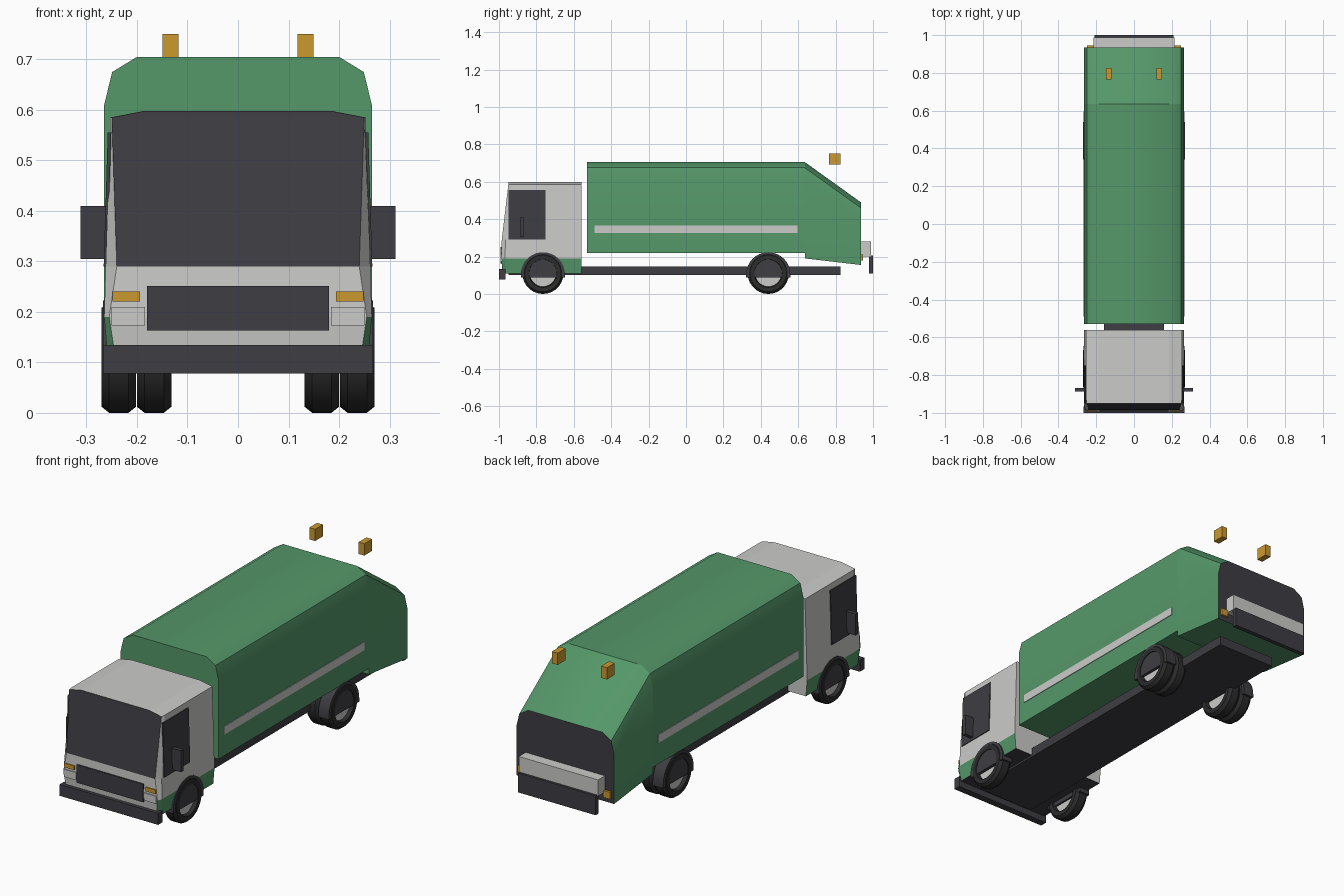
import bpy, bmesh, math
from mathutils import Vector

if "Cube" in bpy.data.objects:
    bpy.data.objects.remove(bpy.data.objects["Cube"])


def material(name, r, g, b):
    m = bpy.data.materials.new(name)
    m.use_nodes = True
    m.diffuse_color = (r, g, b, 1)
    m.node_tree.nodes["Principled BSDF"].inputs["Base Color"].default_value = (r, g, b, 1)
    return m


GREEN = material("green paint", .09, .31, .14)
GREY = material("light grey paint", .60, .60, .59)
DARK = material("dark trim", .048, .047, .056)
TYRE = material("tyre rubber", .025, .025, .027)
AMBER = material("amber lamp", .60, .32, .03)


def finish(name, bm, mats, smooth=None, rule=None):
    bmesh.ops.recalc_face_normals(bm, faces=bm.faces)
    bm.normal_update()
    if rule:
        for f in bm.faces:
            f.material_index = rule(f)
    me = bpy.data.meshes.new(name)
    bm.to_mesh(me)
    bm.free()
    for m in mats:
        me.materials.append(m)
    if smooth:
        me.shade_smooth()
        me.set_sharp_from_angle(angle=math.radians(smooth))
    ob = bpy.data.objects.new(name, me)
    bpy.context.collection.objects.link(ob)
    return ob


def box(name, x, y, z, mat):
    bm = bmesh.new()
    bmesh.ops.create_cube(bm, size=1)
    for v in bm.verts:
        v.co = [lo + (c + .5) * (hi - lo) for c, (lo, hi) in zip(v.co, (x, y, z))]
    return finish(name, bm, [mat])


def pair(name, x, y, z, mat):
    box("left_" + name, x, y, z, mat)
    box("right_" + name, (-x[1], -x[0]), y, z, mat)


def loft(name, rings, mats, smooth=None, rule=None):
    """Skin a list of equal length point rings and cap both ends."""
    bm = bmesh.new()
    loops = [[bm.verts.new(p) for p in ring] for ring in rings]
    for a, b in zip(loops, loops[1:]):
        for i in range(len(a)):
            j = (i + 1) % len(a)
            bm.faces.new((a[i], a[j], b[j], b[i]))
    bm.faces.new(loops[0])
    bm.faces.new(loops[-1])
    return finish(name, bm, mats, smooth, rule)


def body_ring(y, bottom, top):
    half = [(.265, bottom), (.265, top - .095), (.249, top - .03), (.2, top)]
    return [(x, y, z) for x, z in half] + [(-x, y, z) for x, z in reversed(half)]


# Refuse body and sloping tailgate
loft("refuse_body", [body_ring(-.53, .22, .705), body_ring(.635, .22, .705)], [GREEN], 35)
loft("tailgate", [body_ring(.635, .19, .705), body_ring(.935, .155, .49)], [GREEN, DARK], 35,
     lambda f: int(f.normal.y > .95))
pair("side_stripe", (.262, .268), (-.49, .595), (.325, .365), GREY)


# Cab: plan outlines stacked by height
def cab_ring(z, side, front, y):
    half = [(side, -.56), (side, y + .02), (front, y)]
    return [(x, yy, z) for x, yy in half] + [(-x, yy, z) for x, yy in reversed(half)]


def cab_colour(f):
    n, z = f.normal, f.calc_center_median().z
    if n.z < -.9 or (n.y < -.9 and z > .3):
        return 2
    if z < .19 and -.9 < n.y < .9:
        return 1
    return 0


loft("cab", [cab_ring(.11, .258, .243, -.98), cab_ring(.19, .265, .255, -.988),
             cab_ring(.29, .262, .24, -.985), cab_ring(.585, .253, .25, -.95),
             cab_ring(.598, .185, .183, -.949)], [GREY, GREEN, DARK], None, cab_colour)

# Side windows follow the lean of the cab walls
for s, side in ((1, "left"), (-1, "right")):
    loft(side + "_side_window",
         [[(s * (.262 - (z - .29) * .0305 + d), y, z) for d, y in
           ((-.003, -.95), (.004, -.95), (.004, -.75), (-.003, -.75))] for z in (.29, .555)], [DARK])
pair("mirror", (.255, .312), (-.887, -.867), (.305, .41), DARK)

# Cab front details
box("front_bumper", (-.267, .267), (-1, -.965), (.078, .134), DARK)
box("grille", (-.18, .18), (-.993, -.97), (.163, .251), DARK)
pair("headlight", (.184, .25), (-.992, -.97), (.173, .21), GREY)
pair("front_indicator", (.194, .248), (-.993, -.97), (.221, .24), AMBER)

# Chassis and rear details
box("chassis", (-.16, .16), (-.95, .825), (.1, .146), DARK)
box("rear_hopper_ledge", (-.215, .215), (.93, .988), (.2, .28), GREY)
box("rear_bumper", (-.21, .21), (.978, 1), (.11, .205), DARK)
pair("rear_lamp", (.213, .25), (.93, .946), (.178, .212), AMBER)
pair("beacon", (.118, .149), (.765, .825), (.692, .75), AMBER)


# Wheels: lathed tyre around a recessed hub
def wheel(name, x, y, width=.068, r=.11, steps=28):
    w = width / 2
    profile = [(-w, .075), (-w, r - .012), (-w + .015, r), (w - .015, r), (w, r - .012), (w, .075),
               (w - .02, .07), (-w + .02, .07)]
    bm = bmesh.new()
    rings = []
    for i in range(steps):
        a = math.tau * i / steps
        rings.append([bm.verts.new((x + px, y + pr * math.cos(a), r + pr * math.sin(a)))
                      for px, pr in profile])
    for i, a in enumerate(rings):
        b = rings[(i + 1) % steps]
        for k in range(len(profile)):
            m = (k + 1) % len(profile)
            bm.faces.new((a[k], a[m], b[m], b[k]))
    finish(name + "_tyre", bm, [TYRE], 35)
    hub = [[(x + d, y + .072 * math.cos(math.tau * i / steps), r + .072 * math.sin(math.tau * i / steps))
            for i in range(steps)] for d in (-w + .018, w - .018)]
    loft(name + "_hub", hub, [GREY], 35)


# Half round arch behind the wheel face
def arch(name, s, y, inner, steps=16):
    outline = [(.118 * math.cos(math.pi * i / steps), .105 + .118 * math.sin(math.pi * i / steps))
               for i in range(steps + 1)]
    outline = [(.118, .088)] + outline + [(-.118, .088)]
    loft(name, [[(s * x, y + py, pz) for py, pz in outline] for x in (inner, .267)], [DARK], 30)


for s, side in ((1, "left"), (-1, "right")):
    wheel(side + "_front_wheel", s * .236, -.765)
    wheel(side + "_rear_outer_wheel", s * .236, .44)
    wheel(side + "_rear_inner_wheel", s * .166, .44)
    arch(side + "_front_arch", s, -.765, .21)
    arch(side + "_rear_arch", s, .44, .21)
